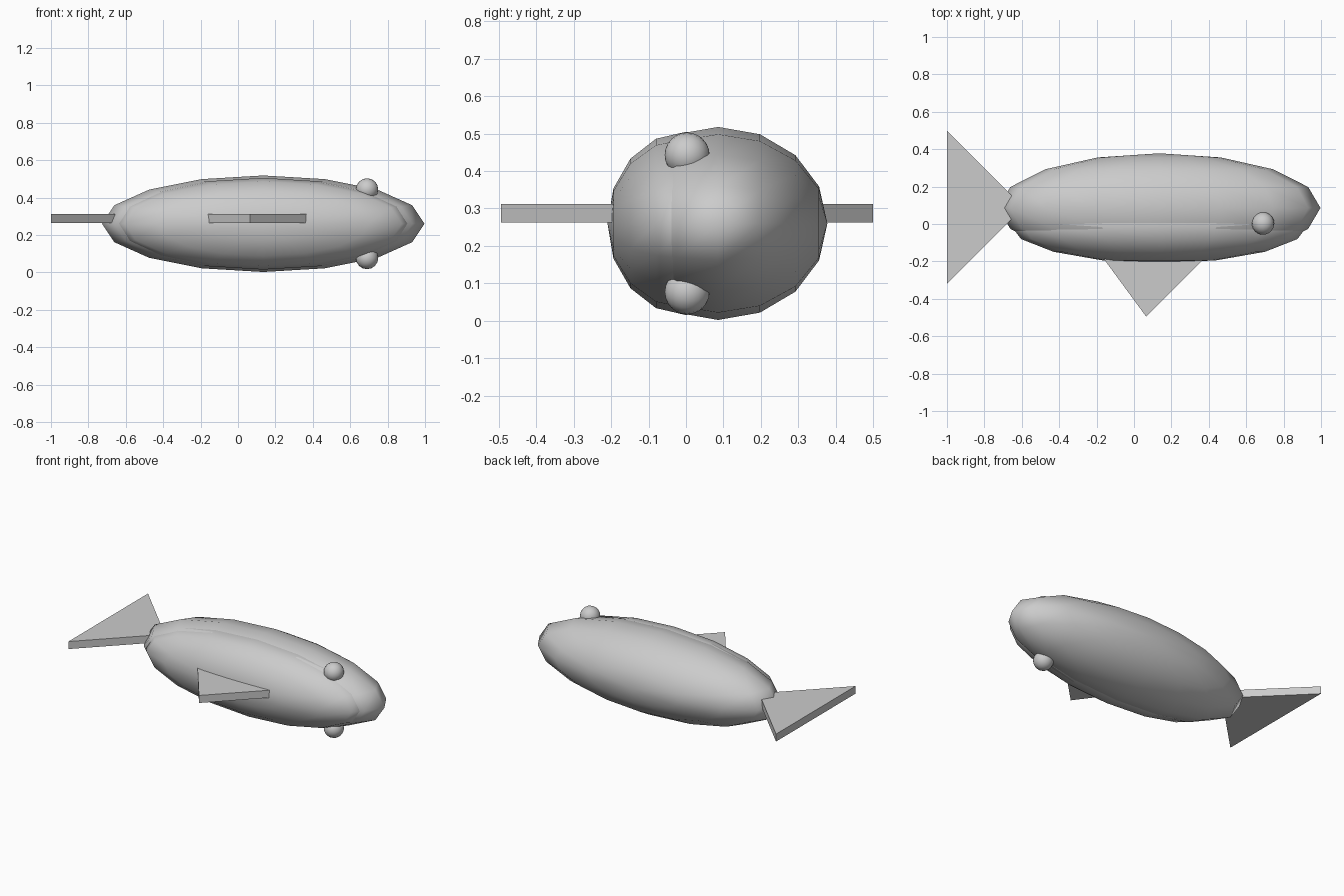
import bpy, bmesh, math
from mathutils import Matrix

if "Cube" in bpy.data.objects:
    bpy.data.objects.remove(bpy.data.objects["Cube"])

MID = 0.26  # height of the fish's symmetry plane (it lies on its side)

grey = bpy.data.materials.new("light_grey")
grey.diffuse_color = (0.6, 0.6, 0.6, 1)
grey.use_nodes = True
grey.node_tree.nodes["Principled BSDF"].inputs["Base Color"].default_value = grey.diffuse_color


def finish(name, bm, smooth):
    bmesh.ops.recalc_face_normals(bm, faces=bm.faces)
    for f in bm.faces:
        f.smooth = smooth
    me = bpy.data.meshes.new(name)
    bm.to_mesh(me)
    bm.free()
    me.materials.append(grey)
    ob = bpy.data.objects.new(name, me)
    bpy.context.collection.objects.link(ob)
    return ob


def ellipsoid(name, centre, radii, segs=16, rings=8):
    # sphere with its poles along y, then stretched
    bm = bmesh.new()
    m = (Matrix.Translation(centre) @ Matrix.Diagonal((*radii, 1))
         @ Matrix.Rotation(math.pi / 2, 4, 'X'))
    bmesh.ops.create_uvsphere(bm, u_segments=segs, v_segments=rings,
                              radius=1, matrix=m)
    return finish(name, bm, True)


def fin(name, outline, z0=0.263, z1=0.312):
    # flat triangular plate
    bm = bmesh.new()
    face = bm.faces.new([bm.verts.new((x, y, z0)) for x, y in outline])
    up = bmesh.ops.extrude_face_region(bm, geom=[face])["geom"]
    bmesh.ops.translate(bm, vec=(0, 0, z1 - z0),
                        verts=[v for v in up if isinstance(v, bmesh.types.BMVert)])
    return finish(name, bm, False)


# body: two overlapping ellipsoids
ellipsoid("main_body", (0.135, 0.086, MID), (0.862, 0.292, 0.258))
ellipsoid("front_body", (0.135, 0.0, MID), (0.80, 0.21, 0.245))

# eyes on both flanks
for side, s in (("upper", 1), ("lower", -1)):
    ellipsoid(side + "_eye", (0.69, 0.003, MID + s * 0.183), (0.06, 0.06, 0.06), 16, 12)

# fins
fin("tail_fin", [(-1, 0.5), (-1, -0.32), (-0.59, 0.09)])
fin("side_fin", [(0.065, -0.495), (0.46, -0.1), (-0.225, -0.1)])
